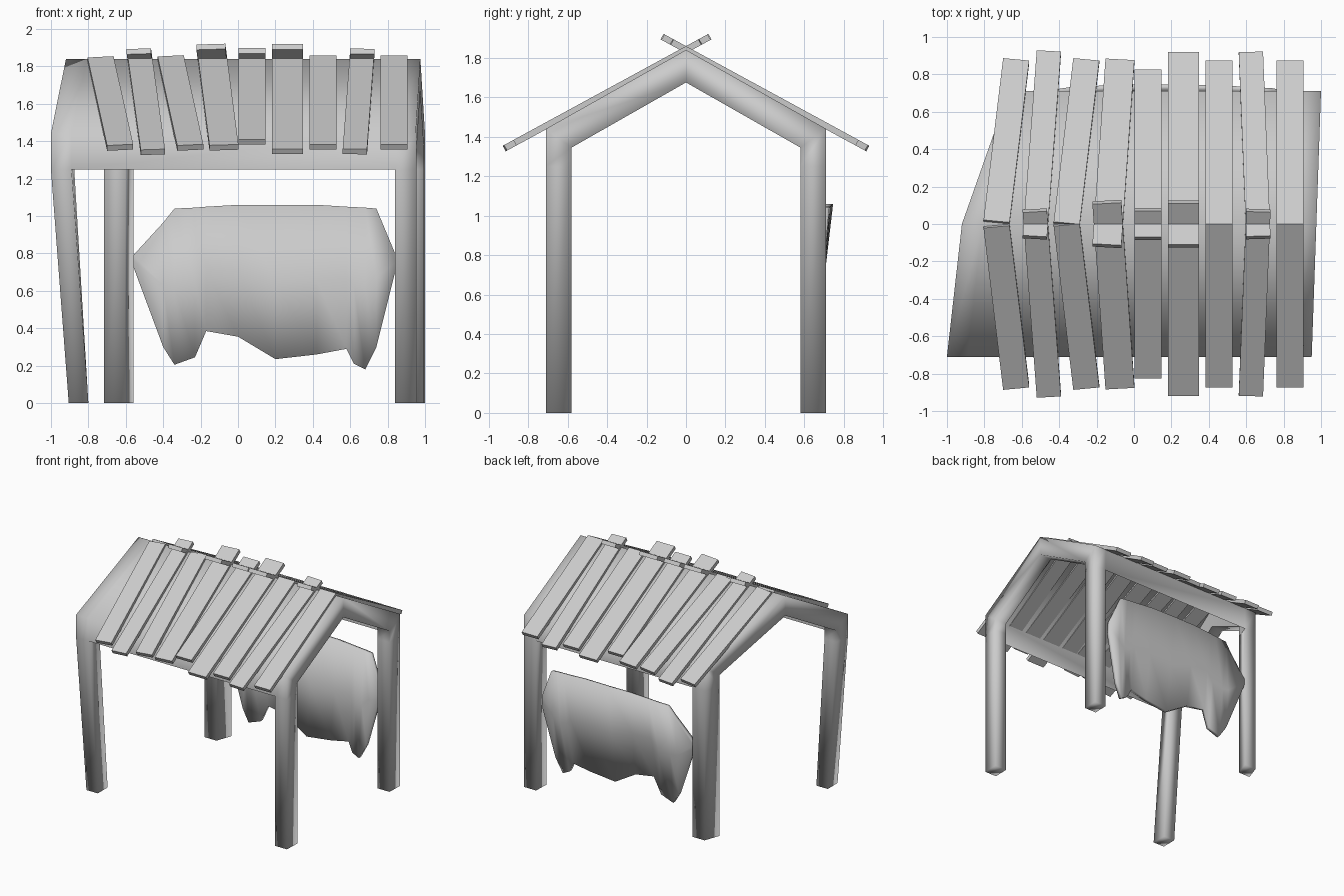
import bpy, bmesh
from mathutils import Vector

if "Cube" in bpy.data.objects:
    bpy.data.objects.remove(bpy.data.objects["Cube"])


def finish(name, bm, smooth):
    bmesh.ops.recalc_face_normals(bm, faces=bm.faces)
    me = bpy.data.meshes.new(name)
    bm.to_mesh(me)
    bm.free()
    for p in me.polygons:
        p.use_smooth = smooth
    ob = bpy.data.objects.new(name, me)
    bpy.context.collection.objects.link(ob)
    return ob


# Frame: two gable arches on four legs, joined by a thin roof sheet with drop eaves
T = 0.11  # leg and rafter width


def left_end(y):
    return -0.92 + (0.113 if y < 0 else 0.353) * y


def right_end(y):
    return 0.975 + 0.035 * y


STATIONS = [left_end, lambda y: left_end(y) + T, lambda y: right_end(y) - T, right_end]


def build_frame():
    a, b, top, under, c, d = [(0.71, 1.25), (0.71, 1.44), (0, 1.84),
                              (0, 1.675), (0.58, 1.345), (0.58, 1.25)]
    prof = [(-a[0], a[1]), (-b[0], b[1]), top, b, a, d, c, under, (-c[0], c[1]), (-d[0], d[1])]
    bm = bmesh.new()
    rows = [[bm.verts.new((f(y), y, z)) for y, z in prof] for f in STATIONS]
    for s in range(3):
        for i in range(10):
            j = (i + 1) % 10
            ring = [rows[s][i], rows[s + 1][i], rows[s + 1][j], rows[s][j]]
            if s != 1 and i in (4, 9):
                foot = [bm.verts.new((v.co.x, v.co.y, 0)) for v in ring]
                if (s, i) == (0, 9):  # the front left leg leans inward
                    for v, x in zip(foot, (-0.905, -0.80, -0.80, -0.905)):
                        v.co.x = x
                for k in range(4):
                    m = (k + 1) % 4
                    bm.faces.new((ring[k], ring[m], foot[m], foot[k]))
                bm.faces.new(foot)
            elif s != 1 or i < 4:  # between the arches only the outer sheet exists
                bm.faces.new(ring)
    quads = ((0, 1, 8, 9), (1, 2, 7, 8), (2, 3, 6, 7), (3, 4, 5, 6))
    inner = [[bm.verts.new(v.co) for v in r] for r in rows[1:3]]
    for r in (rows[0], rows[3], *inner):
        for q in quads:
            bm.faces.new([r[k] for k in q])
    finish("shelter_frame", bm, True)


# Roof planks: (eave x, ridge x, width, eave reach, overshoot past ridge)
PLANKS = [
    (-0.63, -0.735, 0.14, 0.865, 0.0), (-0.455, -0.53, 0.13, 0.91, 0.08),
    (-0.255, -0.36, 0.14, 0.865, 0.01), (-0.075, -0.145, 0.155, 0.865, 0.125),
    (0.075, 0.075, 0.145, 0.81, 0.085), (0.265, 0.265, 0.165, 0.905, 0.125),
    (0.455, 0.455, 0.145, 0.86, 0.015), (0.625, 0.665, 0.13, 0.905, 0.08),
    (0.835, 0.835, 0.145, 0.86, 0.015)]


def build_plank(name, xe, xr, w, reach, over, side):
    slope, thick, ridge = 0.544, 0.032, 1.823
    start = Vector((xe, side * reach, ridge - slope * reach))
    end = Vector((xr, -side * over, ridge + slope * over))
    up = Vector((0, side * slope, 1)).normalized()
    across = (end - start).cross(up).normalized() * w / 2
    bm = bmesh.new()
    low = [bm.verts.new(p) for p in (start - across, start + across, end + across, end - across)]
    high = [bm.verts.new(v.co + up * thick) for v in low]
    bm.faces.new(low)
    bm.faces.new(high)
    for k in range(4):
        m = (k + 1) % 4
        bm.faces.new((low[k], low[m], high[m], high[k]))
    finish(name, bm, False)


# Hanging hide on the back: columns of (x, bottom z, top z)
HIDE = [(-0.56, 0.73, 0.79), (-0.40, 0.30, 0.965), (-0.34, 0.205, 1.04), (-0.23, 0.245, 1.045),
        (-0.17, 0.385, 1.05), (0, 0.355, 1.06), (0.2, 0.235, 1.06), (0.42, 0.26, 1.06),
        (0.58, 0.29, 1.05), (0.62, 0.21, 1.048), (0.68, 0.18, 1.045), (0.74, 0.30, 1.04),
        (0.84, 0.70, 0.80)]


def build_hide():
    rows, thick = 3, 0.03
    bm = bmesh.new()
    loops = []  # each column is a closed loop: up the back, down the front
    for x, lo, hi in HIDE:
        u = abs(x - 0.14) / 0.70
        zs = [lo + (hi - lo) * k / (rows - 1) for k in range(rows)]
        pts = []
        for z in zs:
            h = (z - 0.2) / 0.86
            pts.append((0.665 + 0.056 * h + (1 - u * u) * (0.045 * h - 0.02), z))
        pts += [(y - thick, z) for y, z in reversed(pts)]
        loops.append([bm.verts.new((x, y, z)) for y, z in pts])
    n = 2 * rows
    for p, q in zip(loops, loops[1:]):
        for k in range(n):
            m = (k + 1) % n
            bm.faces.new((p[k], q[k], q[m], p[m]))
    bm.faces.new(loops[0])
    bm.faces.new(loops[-1])
    finish("hanging_hide", bm, True)


build_frame()
for n, plank in enumerate(PLANKS, 1):
    build_plank(f"front_roof_plank_{n}", *plank, -1)
    build_plank(f"back_roof_plank_{n}", *plank, 1)
build_hide()
